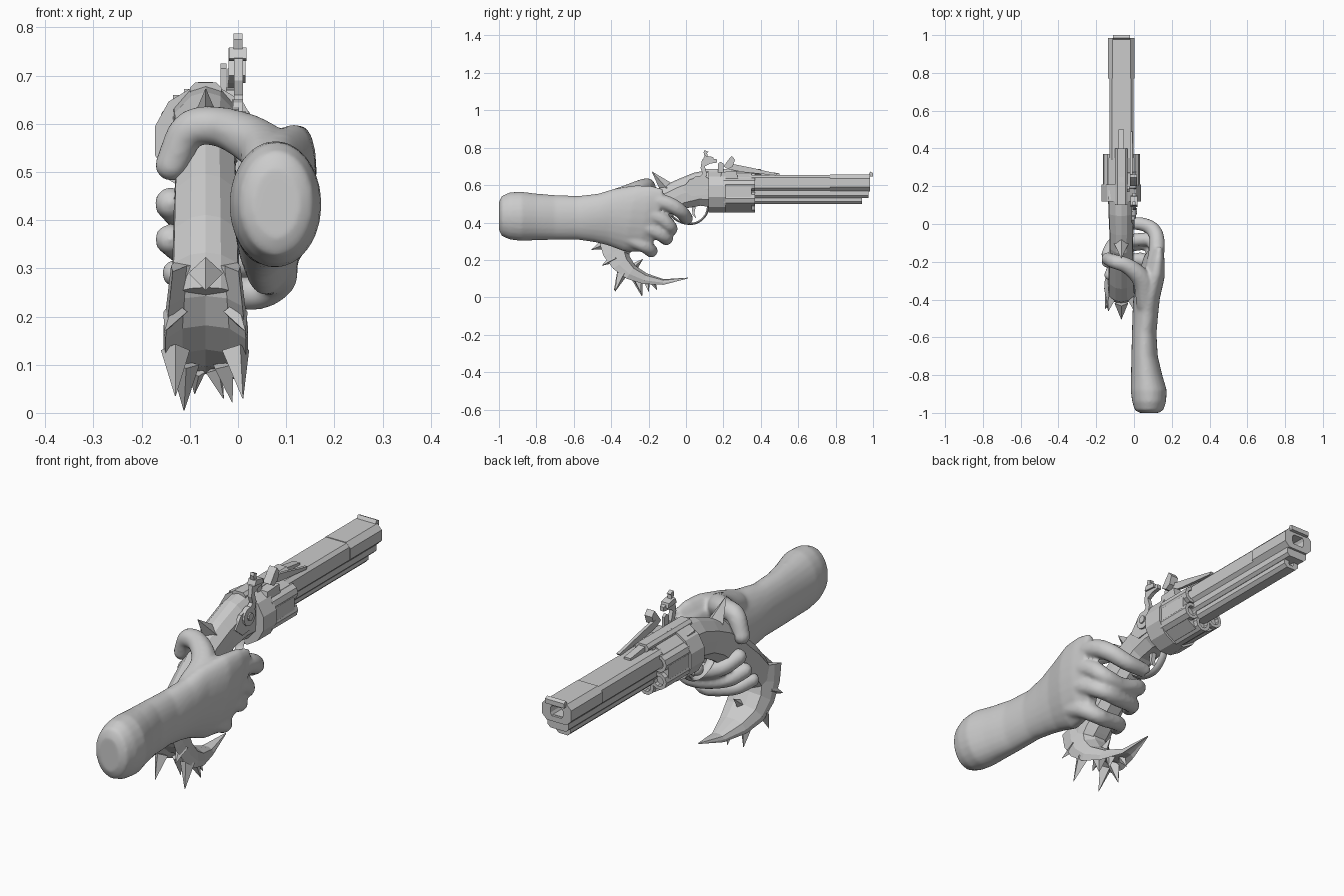
import bpy, bmesh, math
from mathutils import Vector

if "Cube" in bpy.data.objects:
    bpy.data.objects.remove(bpy.data.objects["Cube"])

GX = -0.067  # gun centre line in x
grey = bpy.data.materials.new("grey")
grey.diffuse_color = (0.6, 0.6, 0.6, 1)
grey.use_nodes = True
grey.node_tree.nodes["Principled BSDF"].inputs["Base Color"].default_value = grey.diffuse_color


def finish(bm, name, smooth=None):
    bmesh.ops.recalc_face_normals(bm, faces=bm.faces)
    me = bpy.data.meshes.new(name)
    bm.to_mesh(me)
    bm.free()
    me.materials.append(grey)
    ob = bpy.data.objects.new(name, me)
    bpy.context.collection.objects.link(ob)
    if smooth:
        bpy.context.view_layer.objects.active = ob
        ob.select_set(True)
        bpy.ops.object.shade_smooth_by_angle(angle=math.radians(smooth))
        ob.select_set(False)
    return ob


def skin(bm, rings):
    """Bridge rings of points with quads and cap the ends."""
    vs = [[bm.verts.new(p) for p in r] for r in rings]
    n = len(vs[0])
    for a, b in zip(vs, vs[1:]):
        for i in range(n):
            bm.faces.new((a[i], a[(i + 1) % n], b[(i + 1) % n], b[i]))
    bm.faces.new(vs[0])
    bm.faces.new(vs[-1])


def loft_yz(name, path, section, smooth=None):
    """Loft a section along a (y, z, half width, half thickness) path."""
    bm, rings = bmesh.new(), []
    for i, (y, z, w, h) in enumerate(path):
        a, b = path[max(i - 1, 0)], path[min(i + 1, len(path) - 1)]
        t = Vector((b[0] - a[0], b[1] - a[1])).normalized()
        rings.append([(GX + u * w, y + v * h * t.y, z - v * h * t.x) for u, v in section])
    skin(bm, rings)
    return finish(bm, name, smooth)


def prism_y(name, outline, y0, y1, cz, bore=0, depth=0.06, cx=GX):
    """Prism along y, with an optional round bore in its front end."""
    bm = bmesh.new()
    rings = [[(cx + u, y, cz + v) for u, v in outline] for y in (y0, y1)]
    if bore:
        dirs = [Vector(p).normalized() * bore for p in outline]
        rings += [[(cx + d.x, y, cz + d.y) for d in dirs] for y in (y1, y1 - depth)]
    skin(bm, rings)
    return finish(bm, name)


def plate_x(name, pts, x0, x1):
    """Side profile of (y, z) points, extruded along x."""
    bm = bmesh.new()
    skin(bm, [[(x, y, z) for y, z in pts] for x in (x0, x1)])
    return finish(bm, name)


def ngon(n, r, turn=0.0, sz=1.0):
    return [(r * math.cos(math.tau * i / n + turn), sz * r * math.sin(math.tau * i / n + turn))
            for i in range(n)]


def box(w, h, c):
    """Octagonal outline: a box with chamfered corners."""
    return [(w, h - c), (w - c, h), (c - w, h), (-w, h - c),
            (-w, c - h), (c - w, -h), (w - c, -h), (w, c - h)]


def spline(pts, steps=10):
    """Smooth curve through points of any dimension."""
    p = [Vector(q) for q in pts]
    p = [2 * p[0] - p[1]] + p + [2 * p[-1] - p[-2]]
    out = []
    for a, b, c, d in zip(p, p[1:], p[2:], p[3:]):
        for k in range(steps):
            t = k / steps
            out.append(0.5 * (2 * b + (c - a) * t + (2 * a - 5 * b + 4 * c - d) * t * t
                              + (3 * b - a - 3 * c + d) * t ** 3))
    return out + [p[-2]]


# Hand: forearm and palm loft, finger chains, fused and smoothed
bm = bmesh.new()
arm = [(-1.0, .08, .435, .05, .075), (-.985, .08, .435, .076, .108), (-.94, .08, .435, .09, .127),
       (-.88, .078, .433, .096, .132), (-.8, .067, .43, .083, .125), (-.7, .056, .427, .07, .12),
       (-.58, .054, .425, .065, .117), (-.48, .06, .425, .067, .13), (-.4, .066, .43, .068, .152),
       (-.3, .085, .422, .07, .178), (-.22, .098, .42, .058, .178), (-.15, .105, .425, .04, .155)]
rings = []
for y, cx, cz, rx, rz in arm:
    tilt = 0.03 * max(0, min(1, (y + .6) / .3))
    rings.append([(cx + u * rx + v * tilt, y + v * tilt, cz + v * rz) for u, v in ngon(24, 1)])
skin(bm, rings)
fingers = [
    [(.105, -.24, .53, .046), (.122, -.11, .505, .043), (.105, -.035, .465, .04), (.04, .0, .425, .037), (-.05, .0, .42, .032)],
    [(.11, -.26, .47, .044), (.117, -.14, .425, .041), (.09, -.085, .375, .038), (0, -.085, .365, .036),
     (-.1, -.1, .40, .036), (-.14, -.16, .435, .035)],
    [(.1, -.28, .40, .044), (.105, -.17, .355, .04), (.075, -.11, .32, .037), (0, -.11, .315, .036),
     (-.1, -.14, .335, .035), (-.14, -.2, .36, .034)],
    [(.08, -.32, .32, .042), (.085, -.23, .28, .039), (.05, -.19, .252, .037), (0, -.19, .25, .035),
     (-.09, -.21, .27, .033), (-.13, -.27, .29, .03)],
    [(.065, -.42, .51, .055), (.045, -.3, .555, .054), (-.03, -.225, .592, .044),
     (-.1, -.2, .588, .04), (-.138, -.185, .515, .036)],
]
for chain in fingers:
    for x, y, z, r in spline(chain, 9):
        ball = bmesh.ops.create_icosphere(bm, subdivisions=2, radius=r)
        bmesh.ops.translate(bm, verts=ball["verts"], vec=(x, y, z))
hand = finish(bm, "hand")
rm = hand.modifiers.new("fuse", 'REMESH')
rm.mode, rm.voxel_size, rm.use_smooth_shade = 'VOXEL', 0.008, True
sm = hand.modifiers.new("soften", 'SMOOTH')
sm.factor, sm.iterations = 0.5, 8

# Frame and grip, with a ridge down the back
ridged = [(0, 1), (.45, .9), (.95, .5), (1, 0), (.95, -.6), (.45, -1),
          (-.45, -1), (-.95, -.6), (-1, 0), (-.95, .5), (-.45, .9)]
loft_yz("frame_and_grip", [(.13, .582, .07, .1), (.06, .578, .068, .09), (-.03, .55, .064, .08),
                           (-.11, .51, .062, .083), (-.2, .435, .066, .08), (-.29, .355, .068, .078),
                           (-.35, .29, .07, .075), (-.37, .24, .07, .055)], ridged)

# Pommel: hollow-backed crescent ending in a forward point
scoop = [(0, .1), (.55, .3), (.95, 1), (1, .3), (.8, -.6), (.3, -1),
         (-.3, -1), (-.8, -.6), (-1, .3), (-.95, 1), (-.55, .3)]
loft_yz("pommel", [(-.39, .31, .072, .075), (-.375, .245, .08, .07), (-.345, .185, .088, .055),
                   (-.295, .135, .088, .042), (-.22, .1, .066, .03), (-.12, .082, .032, .015),
                   (.01, .103, .002, .002)], scoop)


def spike(name, base, tip, r):
    base, tip = Vector(base), Vector(tip)
    q = (tip - base).to_track_quat('Z', 'Y')
    bm = bmesh.new()
    skin(bm, [[base + q @ Vector((u, v, 0)) for u, v in ngon(4, r)],
              [tip + q @ Vector((u, v, 0)) for u, v in ngon(4, .001)]])
    finish(bm, name)


thorns = [((GX, -.42, .29), (GX, -.505, .255), .036), ((-.13, -.38, .21), (-.152, -.45, .17), .026),
          ((-.005, -.38, .21), (.015, -.45, .17), .026), ((-.13, -.34, .13), (-.13, -.385, .035), .03),
          ((-.005, -.34, .13), (.01, -.38, .03), .03), ((-.11, -.26, .10), (-.112, -.235, .005), .03),
          ((-.03, -.26, .10), (-.012, -.24, .022), .028), ((-.085, -.18, .085), (-.09, -.155, .04), .018),
          ((-.05, -.21, .09), (-.03, -.2, .03), .02), ((GX, -.28, .16), (GX, -.23, .205), .022)]
for i, (b, t, r) in enumerate(thorns):
    spike(f"pommel_thorn_{i}", b, t, r)
spike("frame_back_spur", (GX, -.1, .58), (GX, -.182, .672), .04)

# Revolving cylinder: rear band, faceted body and six bored chambers
CZ = .565
prism_y("cylinder_band", ngon(12, .109, math.pi / 12, 1.05), .12, .21, CZ)
prism_y("cylinder_core", ngon(12, .098, math.pi / 12, 1.08), .2, .35, CZ)
for i, (u, v) in enumerate(ngon(6, .07, math.pi / 6, 1.08)):
    prism_y(f"chamber_{i}", ngon(10, .037), .2, .37, CZ + v, .022, .05, GX + u)
prism_y("top_strap", box(.033, .016, .012), .1, .4, .67)

# Barrel: main bar, heavier muzzle, bore, lower ribs and front sight
prism_y("barrel", box(.064, .042, .014), .34, .8, .612)
prism_y("muzzle", box(.07, .045, .022), .77, .985, .612, .032, .12)
prism_y("upper_rib", box(.05, .03, .012), .34, .975, .562)
prism_y("lower_rib", box(.036, .026, .014), .34, .94, .525, .014)
plate_x("front_sight", [(.97, .645), (1.0, .645), (1.0, .665), (.985, .672)], GX - .045, GX + .045)

# Flintlock on the right side: plate, pivot screw, hammer and jaw
plate_x("lock_plate", [(-.02, .58), (.03, .54), (.12, .55), (.14, .62), (.1, .65), (.02, .63)], -.012, .002)
plate_x("pivot_disc", [(.068 + u, .61 + v) for u, v in ngon(12, .04)], -.01, .01)
plate_x("pivot_screw", [(.068 + u, .61 + v) for u, v in ngon(8, .017)], .008, .016)
plate_x("hammer_arm", [(.055, .63), (.1, .62), (.112, .66), (.1, .7), (.13, .715), (.165, .72),
                       (.165, .738), (.12, .745), (.085, .735), (.078, .69), (.088, .66)], -.008, .01)
plate_x("hammer_jaw", [(.09, .735), (.15, .73), (.145, .75), (.1, .758)], -.019, .018)
plate_x("jaw_screw", [(.1, .75), (.115, .75), (.113, .772), (.12, .778), (.1, .787), (.094, .775)], -.009, .009)

# Steel, pan and spring on top
plate_x("steel", [(.2, .7), (.225, .685), (.25, .7), (.262, .735), (.245, .757), (.23, .74)], -.02, .016)
plate_x("steel_arm", [(.225, .685), (.24, .715), (.34, .695), (.44, .672), (.49, .662), (.48, .652), (.3, .67)], -.022, -.008)
plate_x("steel_lug", [(.17, .66), (.2, .66), (.2, .715), (.185, .725), (.17, .715)], -.036, -.024)
plate_x("steel_spring", [(.21, .66), (.22, .687), (.36, .682), (.5, .663), (.5, .652)], -.083, -.052)
plate_x("pan", [(.18, .62), (.28, .62), (.27, .675), (.19, .67)], -.035, .01)
plate_x("left_latch", [(.13, .6), (.18, .6), (.18, .655), (.13, .66)], -.135, -.12)

# Trigger guard and trigger
guard = spline([(.12, .49), (.105, .44), (.06, .4), (0, .395), (-.06, .42), (-.09, .46)], 5)
loft_yz("trigger_guard", [(p.x, p.y, .018, .007) for p in guard], ngon(6, 1), 40)
plate_x("trigger", [(.03, .5), (.055, .5), (.045, .45), (.055, .42), (.035, .44)], GX - .01, GX + .01)
